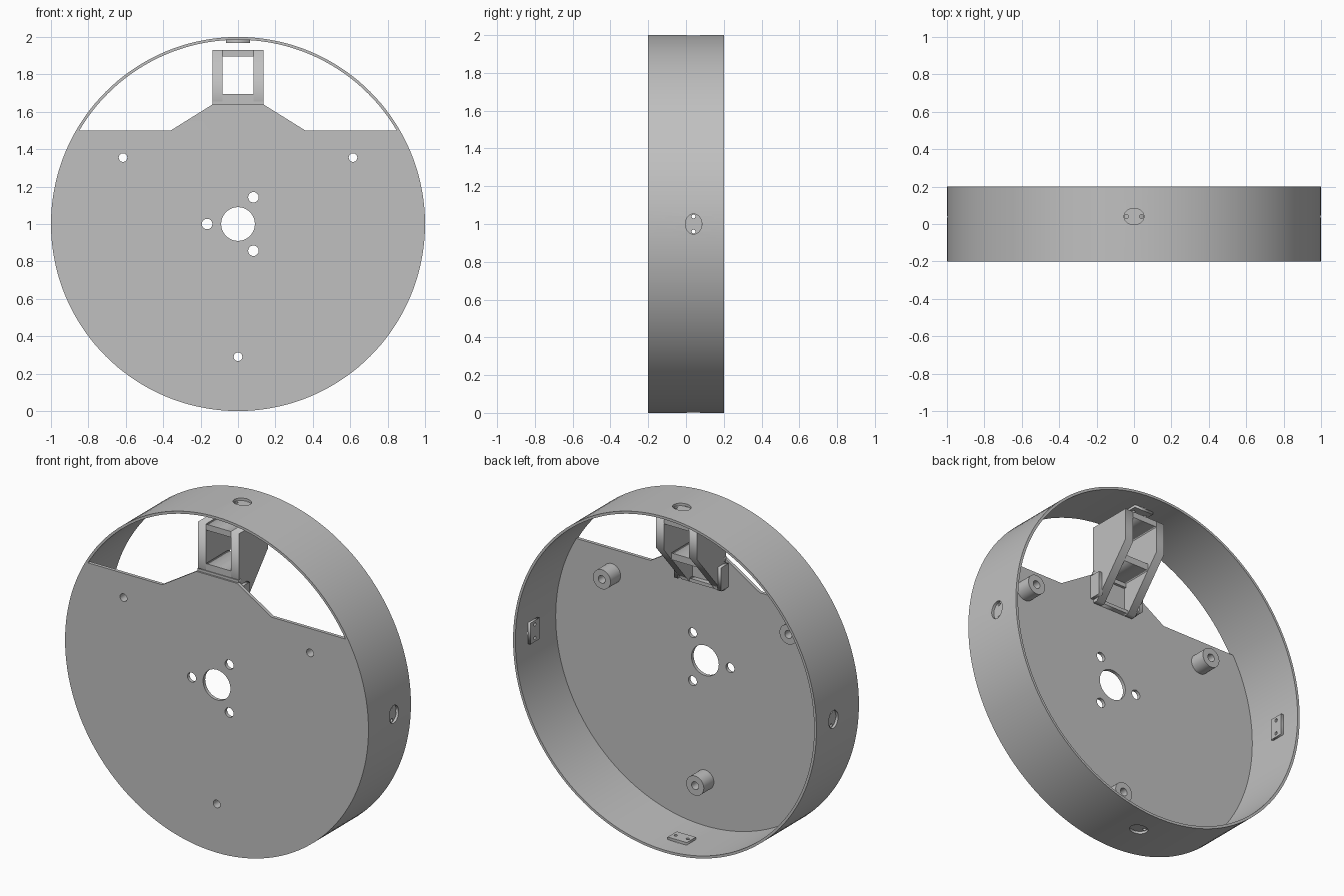
import bpy, bmesh
from math import sin, cos, pi, radians
from mathutils import Matrix, Vector

cube = bpy.data.objects.get("Cube")
if cube:
    bpy.data.objects.remove(cube, do_unlink=True)

grey = bpy.data.materials.new("plain_grey")
grey.use_nodes = True
COLOUR = (0.53, 0.53, 0.53, 1)
grey.diffuse_color = COLOUR
grey.node_tree.nodes["Principled BSDF"].inputs["Base Color"].default_value = COLOUR

# Drawing planes: local (a, b, depth) to world, with the wheel axis at z = 1
FRONT = Matrix(((1, 0, 0, 0), (0, 0, 1, 0), (0, 1, 0, 1), (0, 0, 0, 1)))
SIDE = Matrix(((0, 0, 1, 0), (1, 0, 0, 0), (0, 1, 0, 1), (0, 0, 0, 1)))


def circle(r, cx=0, cy=0, n=32, stretch=1):
    return [(cx + r * cos(2 * pi * i / n), cy + r * stretch * sin(2 * pi * i / n))
            for i in range(n)]


def rect(x0, x1, y0, y1):
    return [(x0, y0), (x1, y0), (x1, y1), (x0, y1)]


def panel(name, loops, d0, d1, matrix=FRONT):
    """Outline with optional holes, extruded from depth d0 to d1."""
    curve = bpy.data.curves.new(name, 'CURVE')
    curve.dimensions = '2D'
    curve.fill_mode = 'BOTH'
    curve.extrude = (d1 - d0) / 2
    for loop in loops:
        spline = curve.splines.new('POLY')
        spline.points.add(len(loop) - 1)
        for p, (a, b) in zip(spline.points, loop):
            p.co = (a, b, 0, 1)
        spline.use_cyclic_u = True
    temp = bpy.data.objects.new(name + "_outline", curve)
    bpy.context.collection.objects.link(temp)
    graph = bpy.context.evaluated_depsgraph_get()
    mesh = bpy.data.meshes.new_from_object(temp.evaluated_get(graph))
    bpy.data.objects.remove(temp, do_unlink=True)
    mesh.name = name
    bm = bmesh.new()
    bm.from_mesh(mesh)
    bmesh.ops.remove_doubles(bm, verts=bm.verts, dist=1e-5)
    bmesh.ops.transform(bm, verts=bm.verts,
                        matrix=matrix @ Matrix.Translation((0, 0, (d0 + d1) / 2)))
    bmesh.ops.recalc_face_normals(bm, faces=bm.faces)
    bm.to_mesh(mesh)
    bm.free()
    mesh.materials.clear()
    mesh.materials.append(grey)
    obj = bpy.data.objects.new(name, mesh)
    bpy.context.collection.objects.link(obj)
    return obj


def smooth(obj):
    bpy.ops.object.select_all(action='DESELECT')
    obj.select_set(True)
    bpy.context.view_layer.objects.active = obj
    bpy.ops.object.shade_smooth_by_angle(angle=radians(30))


# Outer rim
rim = panel("rim", [circle(1, n=144), circle(0.985, n=144)], -0.2, 0.2)

# Oval rim openings, each backed by a drilled pad
PAD_Y = 0.04
for i, place in enumerate(("top", "right", "bottom", "left")):
    turn = Matrix.Translation((0, PAD_Y, 1)) @ Matrix.Rotation(i * pi / 2, 4, 'Y')
    cutter = panel("opening_cutter", [circle(0.053, stretch=0.83)], 0.9, 1.1, turn)
    cutter.hide_render = True
    mod = rim.modifiers.new("opening", 'BOOLEAN')
    mod.operation = 'DIFFERENCE'
    mod.solver = 'EXACT'
    mod.object = cutter
    bpy.context.view_layer.objects.active = rim
    bpy.ops.object.modifier_apply(modifier=mod.name)
    bpy.data.objects.remove(cutter, do_unlink=True)
    holes = [circle(0.01, s * 0.04, n=16) for s in (-1, 1)]
    panel(place + "_pad", [rect(-0.063, 0.063, -0.043, 0.043)] + holes,
          0.968, 0.984, turn)
smooth(rim)

# Front plate: disc with a cut-away top and a raised neck
arc = [(0.99 * cos(radians(a)), 0.99 * sin(radians(a)))
       for a in [149.67 + k * 240.66 / 96 for k in range(97)]]
neck = [(0.36, 0.5), (0.135, 0.64), (-0.135, 0.64), (-0.36, 0.5)]
screws = [(0.71 * cos(radians(a)), 0.71 * sin(radians(a))) for a in (30, 150, 270)]
bolts = [(0.165 * cos(radians(a)), 0.165 * sin(radians(a))) for a in (60, 180, 300)]
plate = panel("front_plate",
              [arc + neck, circle(0.09, n=48)]
              + [circle(0.028, *p) for p in bolts]
              + [circle(0.023, *p) for p in screws], -0.2, -0.18)
smooth(plate)

# Hollow standoffs behind the screw holes
for p in screws:
    smooth(panel("standoff", [circle(0.058, *p), circle(0.023, *p)], -0.181, -0.085))

# Bracket: side walls with a sloped lower back edge, and feet beside them
wall = [(-0.185, 0.46), (-0.15, 0.46), (0.09, 0.74), (0.09, 0.93), (-0.185, 0.93)]
for name, s in (("left", 1), ("right", -1)):
    x0, x1 = sorted((s * 0.083, s * 0.135))
    panel(name + "_bracket_wall", [wall], x0, x1, SIDE)
    x0, x1 = sorted((s * 0.13, s * 0.155))
    panel(name + "_bracket_foot", [rect(-0.185, -0.11, 0.48, 0.62)], x0, x1, SIDE)

# Bracket cross pieces between the walls
panel("bracket_top", [rect(-0.083, 0.083, 0.895, 0.93)], -0.185, 0.09)
panel("bracket_shelf", [rect(-0.083, 0.083, 0.655, 0.695)], -0.185, 0.02)
panel("bracket_lip", [rect(-0.083, 0.083, 0.46, 0.48)], -0.185, -0.15)
panel("bracket_sill", [rect(-0.135, 0.135, 0.63, 0.655)], -0.19, -0.165)
